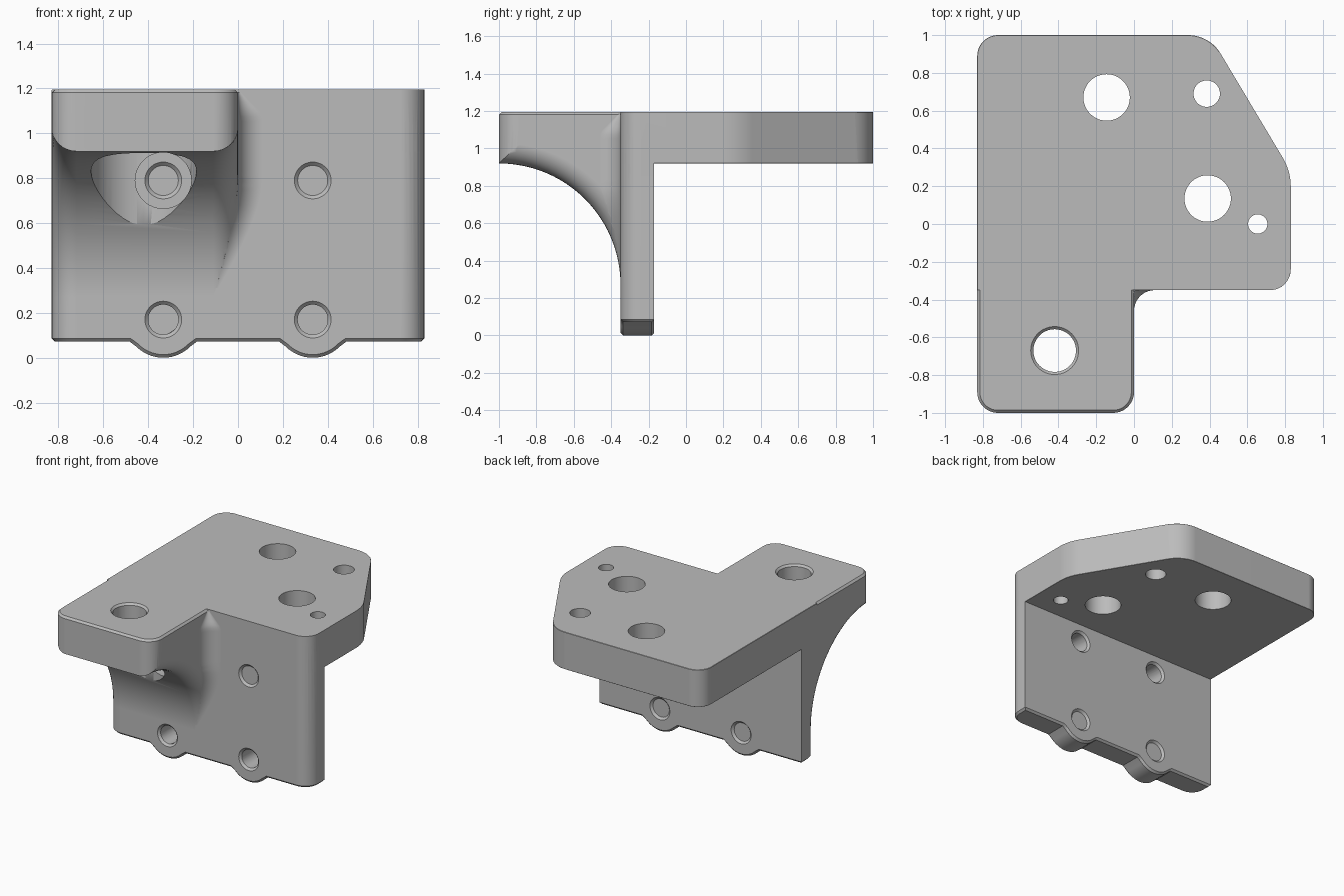
import bpy, bmesh, math
from mathutils import Vector, Matrix

cube = bpy.data.objects.get("Cube")
if cube:
    bpy.data.objects.remove(cube, do_unlink=True)

TOP, UNDER = 1.195, 0.92        # slab heights
SIDE, FRONT, BACK = 0.83, -0.35, -0.17   # half width, plate front and back
R, ZC = 0.65, 0.27              # gusset arc radius and centre height (centre y = -1)
ROUND, CHAMFER = 0.11, 0.014

metal = bpy.data.materials.new("plain grey")
metal.use_nodes = True
grey = (0.5, 0.5, 0.5, 1)
metal.diffuse_color = grey
metal.node_tree.nodes["Principled BSDF"].inputs["Base Color"].default_value = grey


def make(name, bm):
    bmesh.ops.recalc_face_normals(bm, faces=bm.faces[:])
    mesh = bpy.data.meshes.new(name)
    bm.to_mesh(mesh)
    bm.free()
    mesh.materials.append(metal)
    obj = bpy.data.objects.new(name, mesh)
    bpy.context.collection.objects.link(obj)
    return obj


def prism(points, vector):
    """Extrude a closed 3D outline along a vector."""
    bm = bmesh.new()
    face = bm.faces.new([bm.verts.new(p) for p in points])
    out = bmesh.ops.extrude_face_region(bm, geom=[face])
    moved = [g for g in out["geom"] if isinstance(g, bmesh.types.BMVert)]
    bmesh.ops.translate(bm, verts=moved, vec=vector)
    bmesh.ops.recalc_face_normals(bm, faces=bm.faces[:])
    return bm


def bevel(bm, rule, size, segments=1):
    edges = [e for e in bm.edges if rule(e, (e.verts[0].co + e.verts[1].co) / 2)]
    bmesh.ops.bevel(bm, geom=edges, offset=size, segments=segments,
                    profile=0.5, affect='EDGES', clamp_overlap=True)


def rounded(corners, steps=10):
    """Outline from (x, y, radius) corners."""
    pts = []
    for i, (x, y, r) in enumerate(corners):
        p = Vector((x, y))
        if r == 0:
            pts.append(p)
            continue
        a = (Vector(corners[i - 1][:2]) - p).normalized()
        b = (Vector(corners[(i + 1) % len(corners)][:2]) - p).normalized()
        half = a.angle(b) / 2
        c = p + (a + b).normalized() * r / math.sin(half)
        s, e = p + a * r / math.tan(half) - c, p + b * r / math.tan(half) - c
        a0 = math.atan2(s.y, s.x)
        turn = (math.atan2(e.y, e.x) - a0 + math.pi) % (2 * math.pi) - math.pi
        for k in range(steps + 1):
            t = a0 + turn * k / steps
            pts.append(c + Vector((math.cos(t), math.sin(t))) * r)
    return pts


def combine(target, other, operation):
    mod = target.modifiers.new("cut", 'BOOLEAN')
    mod.operation, mod.object, mod.solver = operation, other, 'EXACT'
    bpy.context.view_layer.objects.active = target
    bpy.ops.object.modifier_apply(modifier=mod.name)
    bpy.data.objects.remove(other, do_unlink=True)


def cutter(axis, centre, start, end, r1, r2=None):
    """Round cutter along z or y, from start to end, radius r1 to r2."""
    bm = bmesh.new()
    bmesh.ops.create_cone(bm, cap_ends=True, segments=48, radius1=r1,
                          radius2=r1 if r2 is None else r2, depth=end - start)
    mid = (start + end) / 2
    if axis == 'y':
        bmesh.ops.rotate(bm, verts=bm.verts[:], matrix=Matrix.Rotation(-math.pi / 2, 3, 'X'))
        place = (centre[0], mid, centre[1])
    else:
        place = (centre[0], centre[1], mid)
    bmesh.ops.translate(bm, verts=bm.verts[:], vec=place)
    obj = make("cutter", bm)
    obj.hide_render = True
    return obj


# Rear slab with a slanted corner
outline = rounded([(-SIDE, FRONT, 0), (SIDE, FRONT, ROUND), (SIDE, 0.28, 0.3),
                   (0.4, 1, 0.2), (-SIDE, 1, ROUND)])
bm = prism([(p.x, p.y, UNDER) for p in outline], (0, 0, TOP - UNDER))
bevel(bm, lambda e, m: m.z > TOP - 0.001 and m.y > FRONT + 0.01
      and abs(e.verts[0].co.z - e.verts[1].co.z) < 0.001
      and (m.x < -0.7 or m.y > 0.92), CHAMFER)
bevel(bm, lambda e, m: m.z < UNDER + 0.001 and m.y > FRONT + 0.12, CHAMFER)
bracket = make("angle_bracket", bm)

# Upright plate, lower edge bulging round the two bottom holes
edge = [(-SIDE, 0.072)]
for cx in (-0.333, 0.333):
    edge.append((cx - 0.15, 0.072))
    for k in range(-8, 9):
        t = math.radians(45) * k / 8
        edge.append((cx + 0.17 * math.sin(t), 0.17 - 0.17 * math.cos(t)))
    edge.append((cx + 0.15, 0.072))
edge += [(SIDE, 0.072), (SIDE, 1.05), (-SIDE, 1.05)]
bm = prism([(x, FRONT, z) for x, z in edge], (0, BACK - FRONT, 0))
bevel(bm, lambda e, m: abs(m.x) > SIDE - 0.001 and m.y < FRONT + 0.001, ROUND, 8)
bm.normal_update()
bevel(bm, lambda e, m: m.z < 0.1 and len(e.link_faces) == 2
      and sorted(f.normal.z < -0.3 for f in e.link_faces) == [False, True], CHAMFER)
plate = make("upright_plate", bm)

# Front leg on a curved gusset, arc edges rounded
side = [(-0.22, 1.3), (-1.0, 1.3)]
for k in range(25):
    t = math.pi / 2 * (1 - k / 24)
    side.append((-1 + R * math.cos(t), ZC + R * math.sin(t)))
side.append((-0.22, ZC))
bm = prism([(-SIDE, y, z) for y, z in side], (SIDE, 0, 0))
on_arc = lambda v: abs(math.hypot(v.co.y + 1, v.co.z - ZC) - R) < 0.001
bevel(bm, lambda e, m: on_arc(e.verts[0]) and on_arc(e.verts[1])
      and abs(e.verts[0].co.x - e.verts[1].co.x) < 0.001, ROUND, 8)
leg = make("front_leg", bm)
plan = rounded([(-SIDE, -1, ROUND), (0, -1, ROUND), (0, 0, 0), (-SIDE, 0, 0)])
bm = prism([(p.x, p.y, -0.1) for p in plan], (0, 0, TOP + 0.1))
bevel(bm, lambda e, m: m.z > TOP - 0.001, CHAMFER)
combine(leg, make("leg_outline", bm), 'INTERSECT')


# Blend between the inner side of the leg and the plate
def depth(x, h):
    s = ROUND - math.sqrt(max(0, ROUND ** 2 - (x + ROUND) ** 2))
    return R - math.sqrt(max(0, (R + s) ** 2 - h * h))


bm = bmesh.new()
rings = []
for i in range(41):
    z = 0.31 + (1.183 - 0.31) * i / 40
    h, r = z - ZC, min(ROUND, TOP - z)
    cand = [(-ROUND + ROUND * k / 80, depth(-ROUND + ROUND * k / 80, h)) for k in range(81)]
    if depth(0, h) >= r:
        cand = [(0, r)]
    cand = [p for p in cand if 0 < p[1] < 2 * r]
    reach = lambda p: p[0] + math.sqrt(max(0, r * r - (p[1] - r) ** 2))
    tx, td = max(cand, key=reach)
    c = reach((tx, td))
    a0 = math.atan2(td - r, tx - c) % (2 * math.pi)
    ring = []
    for k in range(11):
        a = a0 + (1.5 * math.pi - a0) * k / 10
        ring.append((c + r * math.cos(a), r + r * math.sin(a)))
    ring += [(c, -0.06), (tx - 0.02, -0.06)]
    rings.append([bm.verts.new((x, FRONT - d, z)) for x, d in ring])
for a, b in zip(rings, rings[1:]):
    for k in range(len(a)):
        n = (k + 1) % len(a)
        bm.faces.new((a[k], a[n], b[n], b[k]))
bm.faces.new(rings[0])
bm.faces.new(rings[-1])
blend = make("inner_blend", bm)

for part in (plate, leg, blend):
    combine(bracket, part, 'UNION')

# Vertical holes in the slab and leg
for x, y, r in ((-0.145, 0.67, 0.123), (0.385, 0.69, 0.07), (0.39, 0.135, 0.123),
                (0.655, 0, 0.051), (-0.42, -0.67, 0.113)):
    combine(bracket, cutter('z', (x, y), 0.5, 1.4, r), 'DIFFERENCE')
combine(bracket, cutter('z', (-0.42, -0.67), TOP - 0.014, TOP + 0.01, 0.113, 0.137), 'DIFFERENCE')
combine(bracket, cutter('z', (-0.42, -0.67), 0.3, UNDER - 0.005, 0.235), 'DIFFERENCE')

# Screw holes through the plate, countersunk on both faces
combine(bracket, cutter('y', (-0.333, 0.79), -1.2, FRONT, 0.125), 'DIFFERENCE')
for x in (-0.333, 0.333):
    for z in (0.17, 0.79):
        combine(bracket, cutter('y', (x, z), -0.5, 0, 0.067), 'DIFFERENCE')
        combine(bracket, cutter('y', (x, z), FRONT - 0.01, FRONT + 0.015, 0.092, 0.067), 'DIFFERENCE')
        combine(bracket, cutter('y', (x, z), BACK - 0.015, BACK + 0.01, 0.067, 0.092), 'DIFFERENCE')

# Smooth curved faces, crisp edges
bpy.ops.object.select_all(action='DESELECT')
bracket.select_set(True)
bpy.context.view_layer.objects.active = bracket
bpy.ops.object.shade_smooth_by_angle(angle=math.radians(30))
weighted = bracket.modifiers.new("flat_normals", 'WEIGHTED_NORMAL')
weighted.keep_sharp = True
